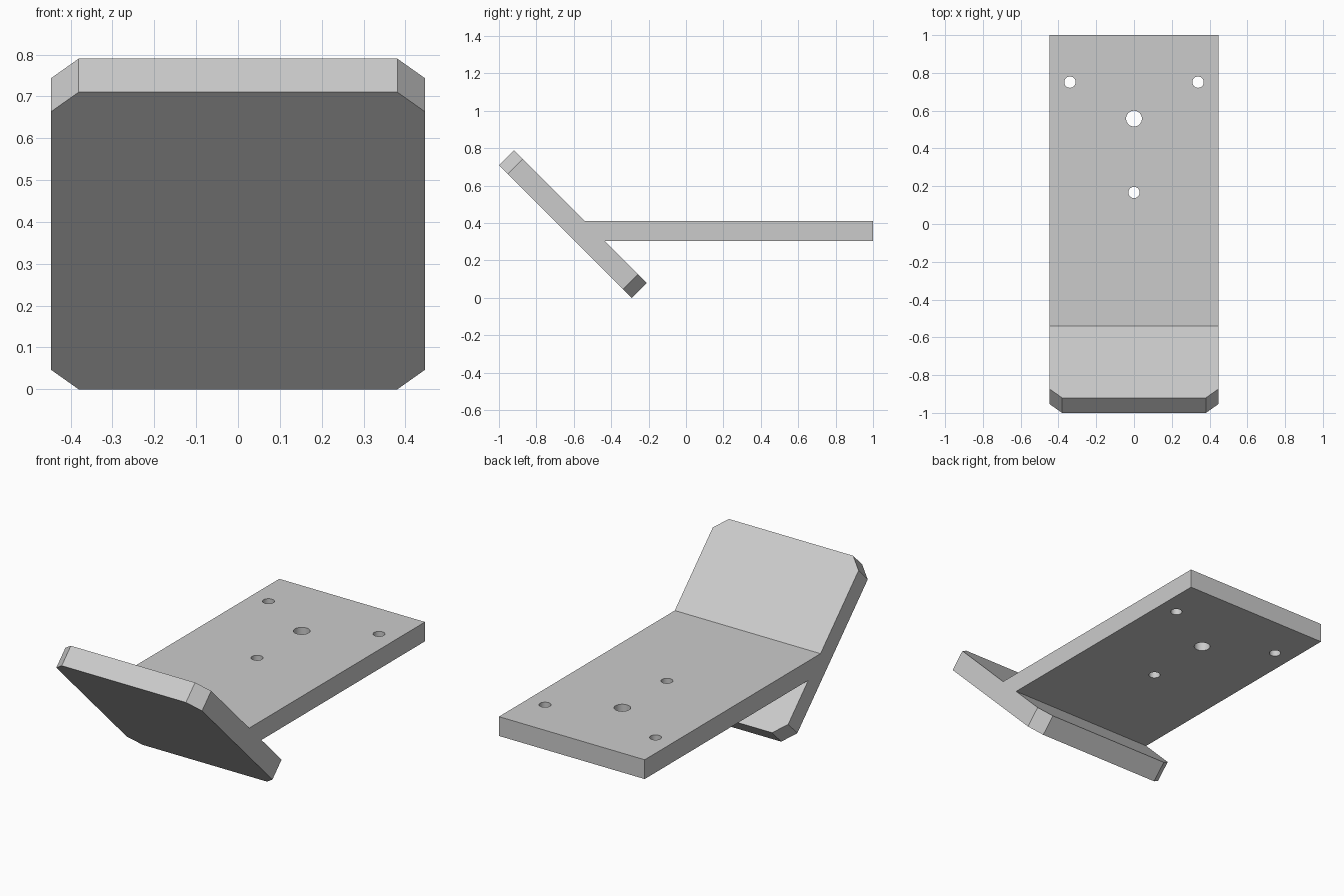
import bpy, bmesh
from mathutils import Vector

if "Cube" in bpy.data.objects:
    bpy.data.objects.remove(bpy.data.objects["Cube"])

HALF_W = 0.447
CHAMFER = 0.066

grey = bpy.data.materials.new("plain grey")
grey.use_nodes = True
colour = (0.6, 0.6, 0.6, 1)
grey.diffuse_color = colour
grey.node_tree.nodes["Principled BSDF"].inputs["Base Color"].default_value = colour

# Side profile (y, z): slanted plate with a level plate behind it
profile = [(-1, 0.71), (-0.29, 0), (-0.21, 0.08), (-0.433, 0.303),
           (1, 0.303), (1, 0.41), (-0.54, 0.41), (-0.92, 0.79)]
bm = bmesh.new()
face = bm.faces.new([bm.verts.new((-HALF_W, y, z)) for y, z in profile])
swept = bmesh.ops.extrude_face_region(bm, geom=[face])["geom"]
bmesh.ops.translate(bm, vec=(2 * HALF_W, 0, 0),
                    verts=[v for v in swept if isinstance(v, bmesh.types.BMVert)])

# Chamfer the four corners of the slanted plate
ends = [(profile[0], profile[-1]), (profile[1], profile[2])]


def is_corner(edge):
    a, b = edge.verts
    if abs(a.co.x - b.co.x) > 0.01:
        return False
    mid = (a.co + b.co) / 2
    return any((mid - Vector((mid.x, (p[0] + q[0]) / 2, (p[1] + q[1]) / 2))).length < 0.01
               for p, q in ends)


bmesh.ops.bevel(bm, geom=[e for e in bm.edges if is_corner(e)],
                offset=CHAMFER, segments=1, affect='EDGES')
bmesh.ops.recalc_face_normals(bm, faces=bm.faces)
mesh = bpy.data.meshes.new("angled_bracket")
bm.to_mesh(mesh)
bm.free()
bracket = bpy.data.objects.new("angled_bracket", mesh)
bpy.context.collection.objects.link(bracket)
mesh.materials.append(grey)

# Screw holes through the level plate
cutters = []
for x, y, r in [(-0.339, 0.751, 0.03), (0.339, 0.751, 0.03),
                (0, 0.558, 0.042), (0, 0.167, 0.03)]:
    bpy.ops.mesh.primitive_cylinder_add(vertices=32, radius=r, depth=0.3,
                                        location=(x, y, 0.36))
    cutter = bpy.context.object
    cutter.name = "hole_cutter"
    cutter.hide_render = True
    cutter.data.materials.append(grey)
    cutters.append(cutter)
    cut = bracket.modifiers.new("screw_hole", 'BOOLEAN')
    cut.operation = 'DIFFERENCE'
    cut.solver = 'EXACT'
    cut.object = cutter

# Apply the cuts, remove the cutters, and smooth the hole walls
bpy.ops.object.select_all(action='DESELECT')
bracket.select_set(True)
bpy.context.view_layer.objects.active = bracket
for name in [m.name for m in bracket.modifiers]:
    bpy.ops.object.modifier_apply(modifier=name)
for cutter in cutters:
    bpy.data.objects.remove(cutter)
bpy.ops.object.shade_smooth_by_angle()
